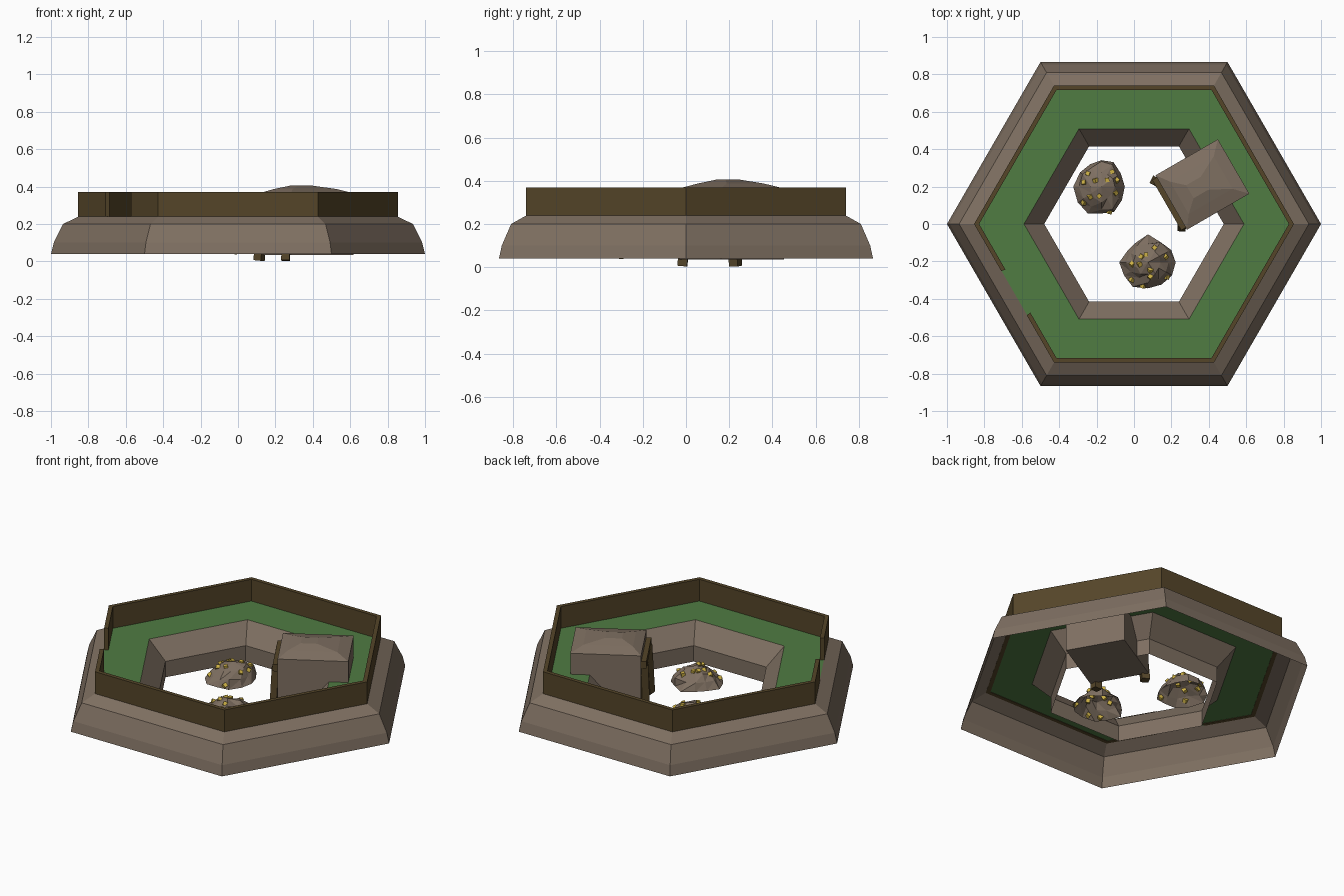
import bpy, bmesh, math, random
from mathutils import Vector, Matrix

if "Cube" in bpy.data.objects:
    bpy.data.objects.remove(bpy.data.objects["Cube"])

random.seed(4)


def material(name, rgb):
    m = bpy.data.materials.new(name)
    m.diffuse_color = (*rgb, 1)
    m.use_nodes = True
    m.node_tree.nodes["Principled BSDF"].inputs["Base Color"].default_value = m.diffuse_color
    return m


STONE = material("stone", (0.21, 0.16, 0.12))
GRASS = material("grass", (0.08, 0.20, 0.055))
WOOD = material("wood", (0.09, 0.06, 0.022))
GOLD = material("gold", (0.60, 0.43, 0.06))


def finish(bm, name, mat, recalc=True):
    if recalc:
        bmesh.ops.recalc_face_normals(bm, faces=bm.faces)
    me = bpy.data.meshes.new(name)
    bm.to_mesh(me)
    bm.free()
    me.materials.append(mat)
    ob = bpy.data.objects.new(name, me)
    bpy.context.collection.objects.link(ob)
    return ob


def corner(r, k):
    a = math.radians(60 * k)
    return Vector((r * math.cos(a), r * math.sin(a), 0))


def hex_shell(name, profile, mat):
    """Six-sided open surface lofted through (radius, height) pairs."""
    bm = bmesh.new()
    rings = [[bm.verts.new(corner(r, k) + Vector((0, 0, z))) for k in range(6)]
             for r, z in profile]
    for a, b in zip(rings, rings[1:]):
        for k in range(6):
            n = (k + 1) % 6
            bm.faces.new((a[k], a[n], b[n], b[k]))
    return finish(bm, name, mat, False)


def prism(bm, base, z0, z1):
    lo = [bm.verts.new((p.x, p.y, z0)) for p in base]
    hi = [bm.verts.new((p.x, p.y, z1)) for p in base]
    bm.faces.new(lo[::-1])
    bm.faces.new(hi)
    n = len(base)
    for i in range(n):
        j = (i + 1) % n
        bm.faces.new((lo[i], lo[j], hi[j], hi[i]))


# Tile: outer slope, grass sheet, pit wall (open underneath)
hex_shell("outer_slope", [(1, .04), (.985, .10), (.935, .20), (.853, .24)], STONE)
hex_shell("grass", [(.853, .24), (.588, .24)], GRASS)
hex_shell("pit_wall", [(.588, .24), (.48, .135), (.48, .04)], STONE)

# Wooden fence, with a gap in the front left side
bm = bmesh.new()
for k in range(6):
    spans = [(0, .34), (.66, 1)] if k == 3 else [(0, 1)]
    for t0, t1 in spans:
        o0, o1 = corner(.855, k), corner(.855, k + 1)
        i0, i1 = corner(.828, k), corner(.828, k + 1)
        prism(bm, [o0.lerp(o1, t0), o0.lerp(o1, t1),
                   i0.lerp(i1, t1), i0.lerp(i1, t0)], .238, .37)
finish(bm, "fence", WOOD)

# Stone entrance block with a low faceted roof, turned 30 degrees
TURN = Matrix.Rotation(math.radians(30), 4, 'Z')
bm = bmesh.new()
levels = [(.23, .615, .168, .035), (.23, .615, .168, .365),
          (.28, .55, .10, .387), (.345, .435, .04, .405)]
rings = [[bm.verts.new(p) for p in
          ((u0, -v, z), (u1, -v, z), (u1, v, z), (u0, v, z))]
         for u0, u1, v, z in levels]
bm.faces.new(rings[0][::-1])
bm.faces.new(rings[-1])
for a, b in zip(rings, rings[1:]):
    for k in range(4):
        n = (k + 1) % 4
        bm.faces.new((a[k], a[n], b[n], b[k]))
bm.transform(TURN)
finish(bm, "entrance_block", STONE)


def beam(name, a, b, w):
    """Square timber between two points of the entrance frame."""
    a, b = Vector(a), Vector(b)
    bm = bmesh.new()
    bmesh.ops.create_cube(bm, size=1)
    bmesh.ops.scale(bm, vec=(w, w, (b - a).length), verts=bm.verts)
    bm.transform(Matrix.Translation((a + b) / 2)
                 @ (b - a).to_track_quat('Z', 'Y').to_matrix().to_4x4())
    bm.transform(TURN)
    return finish(bm, name, WOOD)


# Timber frame of the entrance
for side, s in (("left", 1), ("right", -1)):
    beam(side + "_post", (.212, .142 * s, .005), (.226, .12 * s, .30), .045)
beam("lintel", (.222, -.155, .305), (.222, .155, .305), .04)


def ore_pile(name, cx, cy, rx, ry):
    # Lumpy rock mound
    bm = bmesh.new()
    n = 12
    rings = []
    for frac, z, jit in ((1, .04, .13), (.80, .085, .14), (.48, .12, .15)):
        ring = []
        for k in range(n):
            a = 2 * math.pi * k / n
            r = frac * (1 + random.uniform(-jit, jit))
            h = z + (0 if frac == 1 else random.uniform(-.012, .012))
            ring.append(bm.verts.new((cx + rx * r * math.cos(a),
                                      cy + ry * r * math.sin(a), h)))
        rings.append(ring)
    top = bm.verts.new((cx, cy, .14))
    for a, b in zip(rings, rings[1:]):
        for k in range(n):
            m = (k + 1) % n
            bm.faces.new((a[k], a[m], b[m]))
            bm.faces.new((a[k], b[m], b[k]))
    for k in range(n):
        bm.faces.new((rings[-1][k], rings[-1][(k + 1) % n], top))
    # Gold nuggets set into the upper facets
    bm.faces.ensure_lookup_table()
    spots = [f.calc_center_median() for f in random.sample(bm.faces[12:], 11)]
    finish(bm, name + "_rock", STONE)
    bm = bmesh.new()
    for p in spots:
        rot = Matrix.Rotation(random.uniform(0, 6), 4, Vector(
            (random.random(), random.random(), 1)).normalized())
        bmesh.ops.create_cube(bm, size=.022, matrix=Matrix.Translation(p) @ rot)
    finish(bm, name + "_nuggets", GOLD)


ore_pile("back_pile", -.175, .20, .135, .155)
ore_pile("front_pile", .075, -.205, .145, .135)
